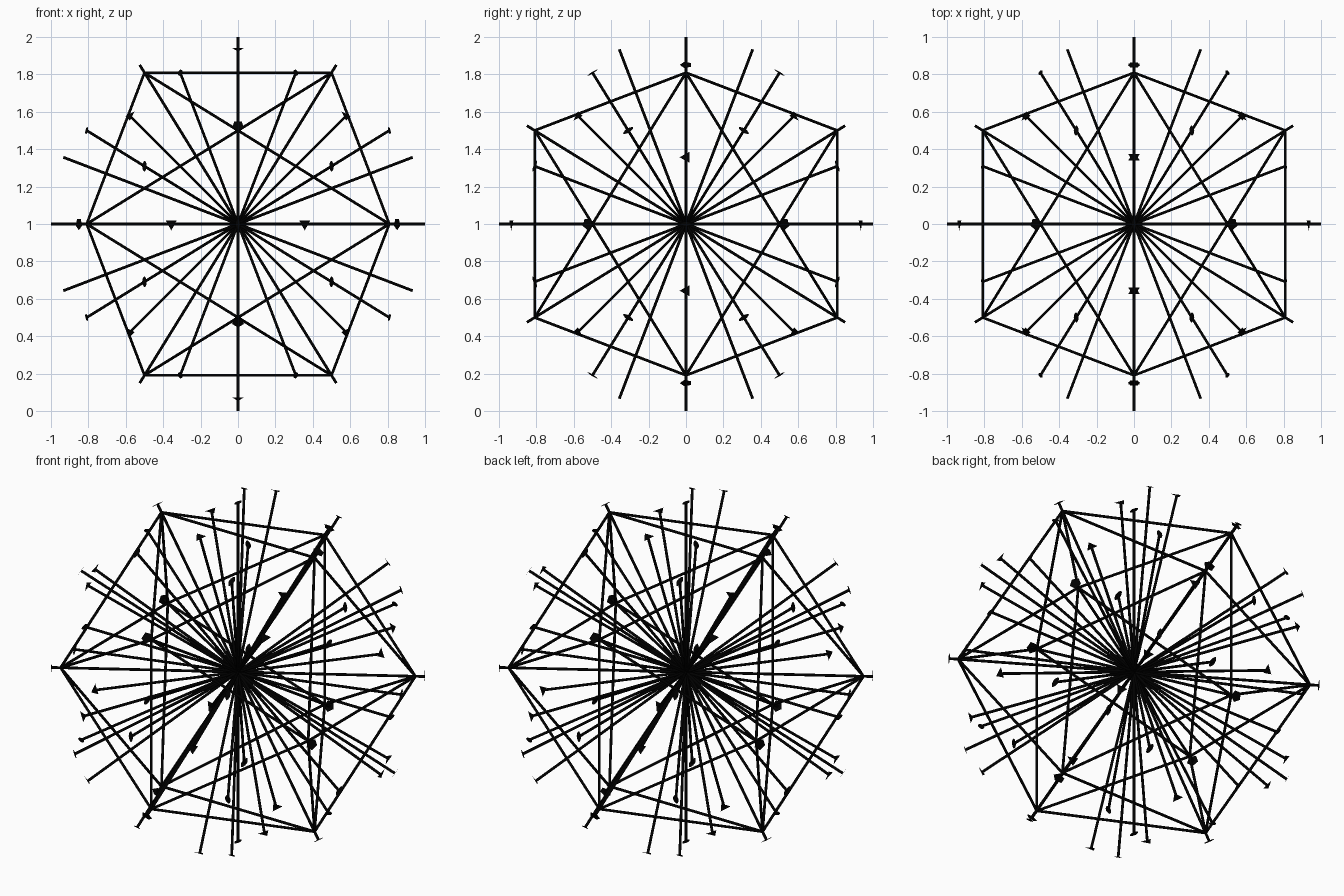
import bpy, bmesh, math
from mathutils import Vector, Matrix
from itertools import combinations

if "Cube" in bpy.data.objects:
    bpy.data.objects.remove(bpy.data.objects["Cube"])

PHI = (1 + 5 ** 0.5) / 2
CENTRE = Vector((0, 0, 1))
ROD_R = 0.0075

black = bpy.data.materials.new("black")
black.diffuse_color = (0.0, 0.0, 0.0, 1)
black.use_nodes = True
black.node_tree.nodes["Principled BSDF"].inputs["Base Color"].default_value = black.diffuse_color


def finish(bm, name, smooth=False):
    mesh = bpy.data.meshes.new(name)
    bm.to_mesh(mesh)
    bm.free()
    mesh.materials.append(black)
    if smooth:
        for p in mesh.polygons:
            p.use_smooth = len(p.vertices) == 4
    obj = bpy.data.objects.new(name, mesh)
    bpy.context.collection.objects.link(obj)
    return obj


def add_rod(bm, a, b):
    d = b - a
    m = Matrix.Translation(CENTRE + (a + b) / 2) @ d.to_track_quat('Z', 'Y').to_matrix().to_4x4()
    bmesh.ops.create_cone(bm, cap_ends=True, segments=10, radius1=ROD_R,
                          radius2=ROD_R, depth=d.length, matrix=m)


def add_marker(bm, d, outline):
    # flat symbol at an axis end, first point along the cross direction
    t = Vector((0, d.z, -d.y))
    t = t.normalized() if t.length > 1e-4 else Vector((0, -1, 0))
    if t.z > 1e-4 or (abs(t.z) < 1e-4 and t.y > 0):
        t = -t
    s = d.cross(t)
    bm.faces.new([bm.verts.new(CENTRE + d + t * u + s * v) for u, v in outline])


def polygon(n, r):
    return [(r * math.cos(2 * math.pi * i / n), r * math.sin(2 * math.pi * i / n)) for i in range(n)]


def lens(half_len, half_wid, n=8):
    side = [(half_len * math.cos(math.pi * i / n), half_wid * math.sin(math.pi * i / n) ** 1.5)
            for i in range(n)]
    return side + [(-u, -v) for u, v in side]


# icosahedron corners, edges and faces with unit edge length
corners = []
for p in (-0.5, 0.5):
    for q in (-PHI / 2, PHI / 2):
        corners += [Vector((p, 0, q)), Vector((q, p, 0)), Vector((0, q, p))]


def near(a, b):
    return abs((a - b).length - 1) < 1e-3


edges = [(a, b) for a, b in combinations(corners, 2) if near(a, b)]
faces = [(a, b, c) for a, b, c in combinations(corners, 3)
         if near(a, b) and near(b, c) and near(a, c)]

# frame of the solid
bm = bmesh.new()
for a, b in edges:
    add_rod(bm, a, b)
finish(bm, "icosahedron_frame", True)

# symmetry axes, each with its end symbols
groups = [
    ("fivefold", [c.normalized() for c in corners], polygon(5, 0.033)),
    ("threefold", [(a + b + c).normalized() for a, b, c in faces], polygon(3, 0.035)),
    ("twofold", [(a + b).normalized() for a, b in edges], lens(0.032, 0.014)),
]
for name, dirs, outline in groups:
    rods, marks = bmesh.new(), bmesh.new()
    for d in dirs:
        if tuple(round(c, 3) + 0.0 for c in d) > (0.0, 0.0, 0.0):
            add_rod(rods, -d, d)
        add_marker(marks, d, outline)
    finish(rods, name + "_axis_rods", True)
    finish(marks, name + "_end_markers")
